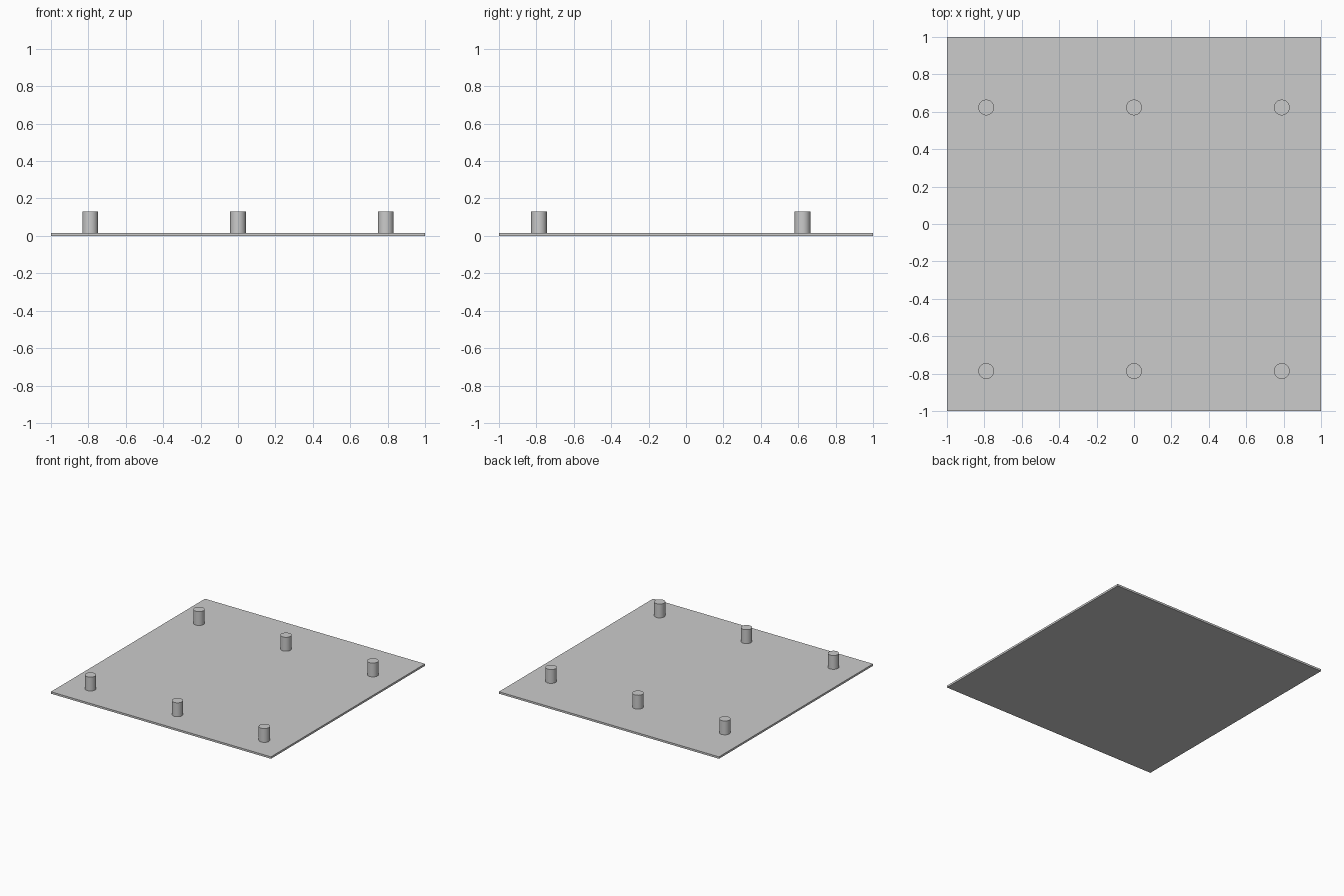
import bpy
import math

cube = bpy.data.objects.get("Cube")
if cube:
    bpy.data.objects.remove(cube, do_unlink=True)

# Single grey finish
GREY = (0.6, 0.6, 0.6, 1.0)
grey = bpy.data.materials.new("plain_grey")
grey.use_nodes = True
grey.diffuse_color = GREY
grey.node_tree.nodes["Principled BSDF"].inputs["Base Color"].default_value = GREY

PLATE_TOP = 0.016
POST_TOP = 0.13
POST_RADIUS = 0.042


def finish(name):
    obj = bpy.context.object
    obj.name = name
    obj.data.materials.append(grey)
    return obj


# Thin square base plate
bpy.ops.mesh.primitive_cube_add(size=1, location=(0, 0, PLATE_TOP / 2))
plate = finish("base_plate")
plate.scale = (2, 2, PLATE_TOP)
bpy.ops.object.transform_apply(location=False, rotation=False, scale=True)

# Two rows of three round posts standing on the plate
for row, y in (("front", -0.786), ("back", 0.623)):
    for side, x in (("right", -0.79), ("middle", 0), ("left", 0.79)):
        bpy.ops.mesh.primitive_cylinder_add(
            vertices=48, radius=POST_RADIUS, depth=POST_TOP - PLATE_TOP,
            location=(x, y, (POST_TOP + PLATE_TOP) / 2))
        finish(f"{row}_{side}_post")
        bpy.ops.object.shade_smooth_by_angle(angle=math.radians(30))
